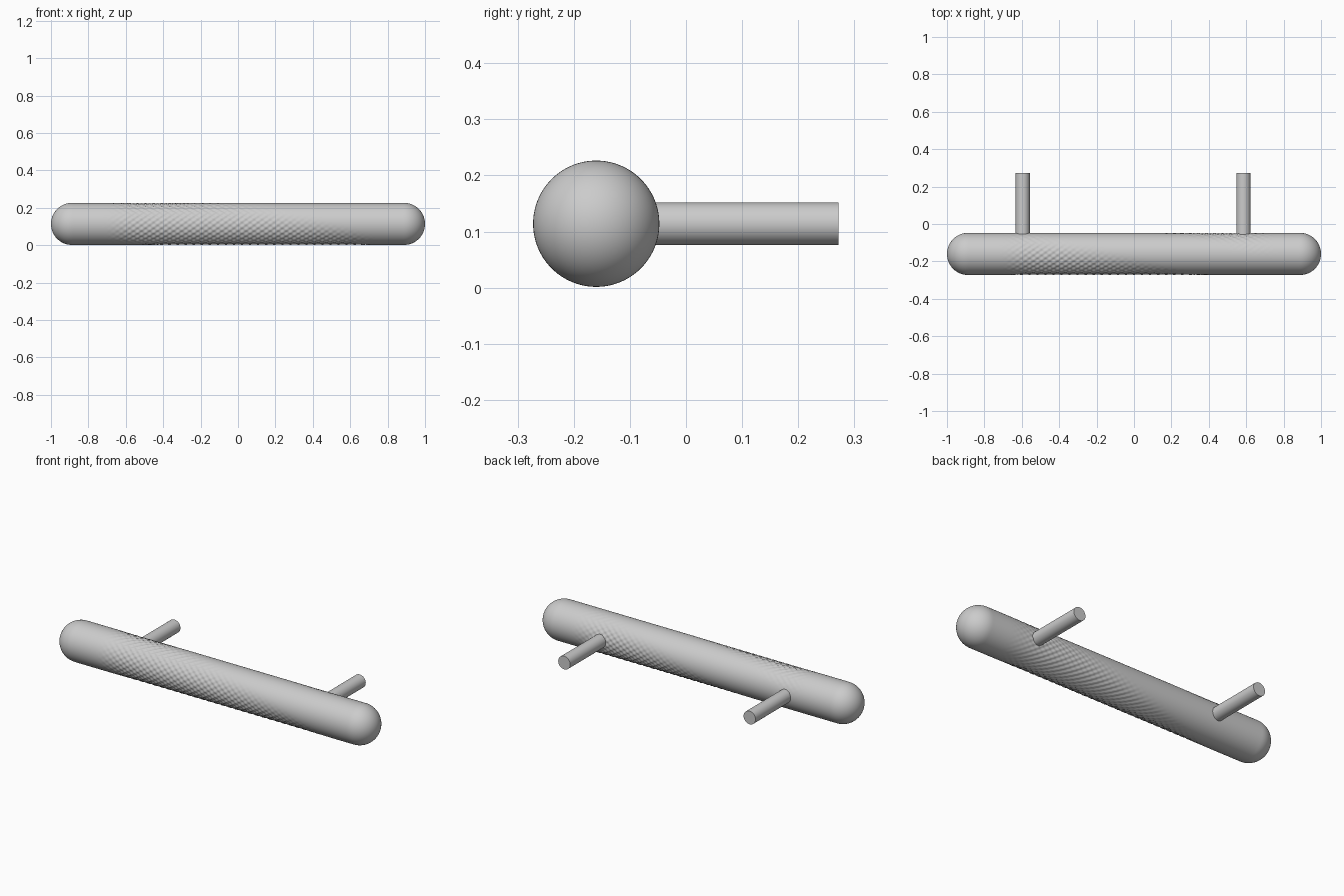
import bpy, bmesh
from math import sin, cos, pi, radians, degrees, sqrt

if "Cube" in bpy.data.objects:
    bpy.data.objects.remove(bpy.data.objects["Cube"])

R = 0.1125
CY, CZ = -0.16, 0.114


def smoothstep(a, b, v):
    t = min(1, max(0, (v - a) / (b - a)))
    return t * t * (3 - 2 * t)


def dent(x, a):
    # beaded grip, fading at both ends and along a smooth helical band
    off = abs((degrees(a) - (130 - 150 * x) + 180) % 360 - 180)
    mask = smoothstep(-0.72, -0.52, x) * (1 - smoothstep(0.52, 0.78, x)) * smoothstep(45, 115, off)
    bead = 0.5 + 0.5 * cos(2 * pi * x / 0.043) * cos(22 * a)
    return 0.006 * mask * (1 - bead)


# grip bar: capsule profile swept around x
SEG, RINGS, CAP = 176, 250, 16
END = 1 - R
profile = [(-END - R * cos(pi / 2 * i / CAP), R * sin(pi / 2 * i / CAP)) for i in range(1, CAP)]
profile += [(-END + 2 * END * i / RINGS, R) for i in range(RINGS + 1)]
profile += [(-x, r) for x, r in reversed(profile[:CAP - 1])]

bm = bmesh.new()
rings = []
for x, r in profile:
    ring = []
    for j in range(SEG):
        a = 2 * pi * j / SEG
        q = r - dent(x, a)
        ring.append(bm.verts.new((x, CY - q * cos(a), CZ + q * sin(a))))
    rings.append(ring)
for p, q in zip(rings, rings[1:]):
    for j in range(SEG):
        k = (j + 1) % SEG
        bm.faces.new((p[j], p[k], q[k], q[j]))
for ring, x in ((rings[0], -1), (rings[-1], 1)):
    tip = bm.verts.new((x, CY, CZ))
    for j in range(SEG):
        bm.faces.new((ring[j], ring[(j + 1) % SEG], tip))
bmesh.ops.recalc_face_normals(bm, faces=bm.faces)
for f in bm.faces:
    f.smooth = True
mesh = bpy.data.meshes.new("grip_bar")
bm.to_mesh(mesh)
bm.free()
bpy.context.collection.objects.link(bpy.data.objects.new("grip_bar", mesh))

# mounting posts
for name, x in (("left_post", -0.595), ("right_post", 0.585)):
    y0, y1 = -0.12, 0.272
    bpy.ops.mesh.primitive_cylinder_add(vertices=64, radius=0.038, depth=y1 - y0,
                                        location=(x, (y0 + y1) / 2, CZ), rotation=(pi / 2, 0, 0))
    bpy.context.object.name = name
    bpy.ops.object.shade_smooth_by_angle(angle=radians(35))
